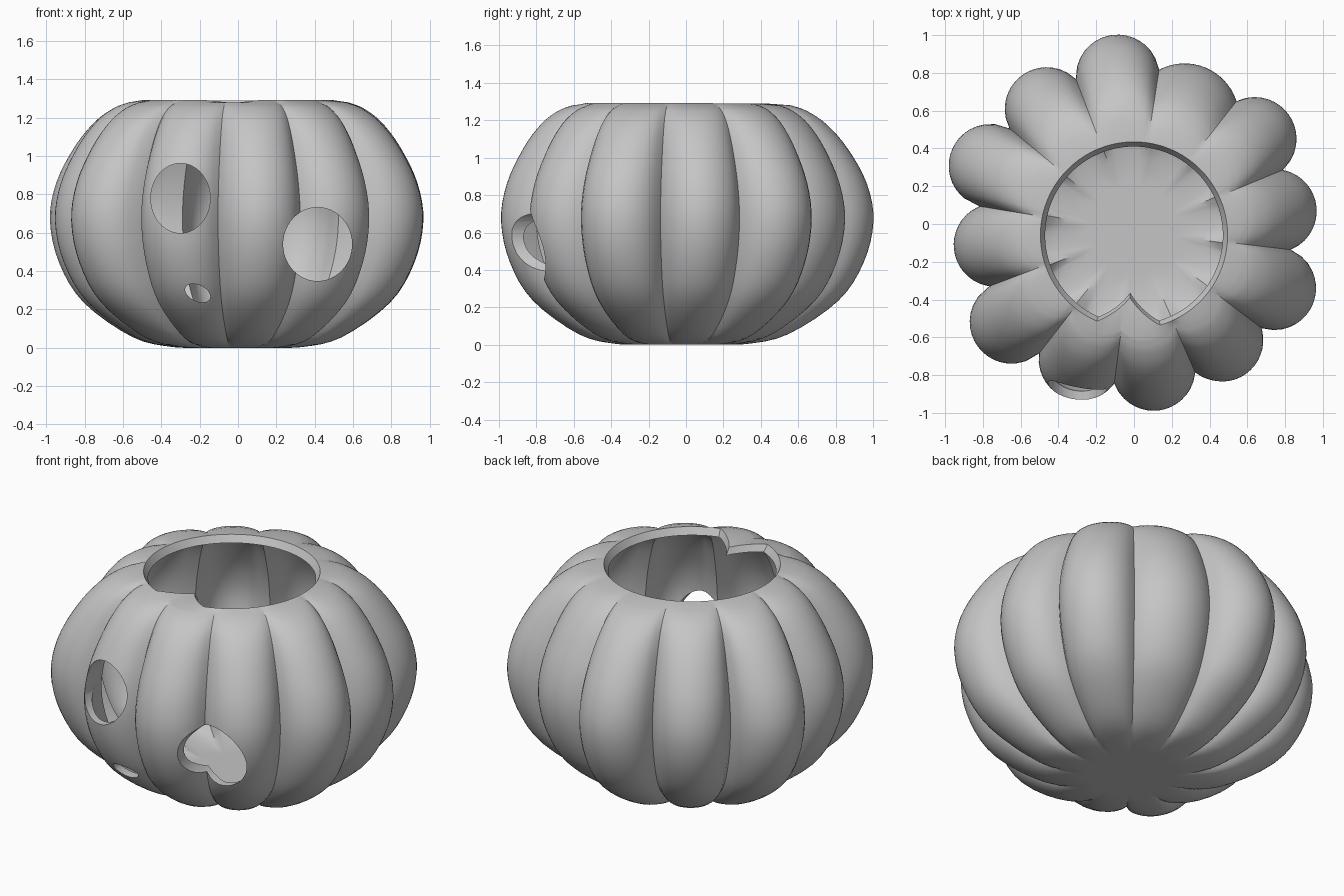
import bpy, bmesh, math
from math import sin, cos, pi, radians
from mathutils import Vector

if "Cube" in bpy.data.objects:
    bpy.data.objects.remove(bpy.data.objects["Cube"])

mat = bpy.data.materials.new("light_grey")
mat.use_nodes = True
GREY = (0.56, 0.56, 0.56, 1)
mat.diffuse_color = GREY
mat.node_tree.nodes["Principled BSDF"].inputs["Base Color"].default_value = GREY

CENTRE_Y = -0.04
WALL = 0.045
STEPS = 16      # samples across one rib
MEAN = 0.95

# Ribs: round lobes about 30 degrees apart, each at its own distance
ANGLES = [96, 125.5, 155.4, 185.5, 216.4, 247.2, 278.1, 308.9, 338, 368.3, 397.5, 426]
DISTS = [.825, .796, .835, .736, .805, .731, .734, .737, .80, .753, .805, .657]
LOBES = [(radians(a), d, 0.29 if i == 11 else 0.222)
         for i, (a, d) in enumerate(zip(ANGLES, DISTS))]


def reach(lobe, a):
    """Distance along direction a to the outer side of a lobe."""
    ang, d, r = lobe
    off = d * sin(a - ang)
    return d * cos(a - ang) + math.sqrt(max(r * r - off * off, 0))


def groove(i):
    """Angle of the crease between lobe i and the next one."""
    p, q = LOBES[i], LOBES[(i + 1) % 12]
    lo, hi = p[0], p[0] + radians(30)
    for _ in range(30):
        mid = (lo + hi) / 2
        in_p = abs(p[1] * sin(mid - p[0])) < p[2]
        in_q = abs(q[1] * sin(mid - q[0])) < q[2]
        if in_p and (not in_q or reach(p, mid) > reach(q, mid)):
            lo = mid
        else:
            hi = mid
    return lo


grooves = [groove(i) for i in range(12)]
outline = []
for i in range(12):
    a0 = grooves[i - 1] - (2 * pi if i == 0 else 0)
    for j in range(STEPS):
        a = a0 + (grooves[i] - a0) * j / STEPS
        outline.append((a, reach(LOBES[i], a)))

# Side profile: radius factor and height, smoothed
PROFILE = [(.15, 0), (.34, .003), (.56, .055), (.82, .235), (.95, .44), (1, .66),
           (.968, .86), (.875, 1.05), (.775, 1.18), (.68, 1.25), (.6, 1.28)]


def smooth_path(pts, n=4):
    pts = [Vector(p) for p in pts]
    ext = [2 * pts[0] - pts[1]] + pts + [2 * pts[-1] - pts[-2]]
    out = []
    for a, b, c, d in zip(ext, ext[1:], ext[2:], ext[3:]):
        for k in range(n):
            t = k / n
            out.append(b + (c - a) * t / 2 + (2 * a - 5 * b + 4 * c - d) * t * t / 2
                       + (3 * b - a - 3 * c + d) * t ** 3 / 2)
    return out + [pts[-1]]


def rim_radius(a):
    """Round opening with a pointed locating tab at the front."""
    deg = math.degrees(a) % 360
    tab = max(0, 1 - abs(deg - 266.5) / 19)
    return 0.495 - 0.02 * sin(a) - 0.165 * tab


def ring(bm, radii, heights):
    return [bm.verts.new((cos(a) * r, CENTRE_Y + sin(a) * r, z))
            for (a, _), r, z in zip(outline, radii, heights)]


def bridge(bm, low, high):
    n = len(low)
    for i in range(n):
        k = (i + 1) % n
        bm.faces.new((low[i], low[k], high[k], high[i]))


def close(bm, row, pole, flip):
    for i in range(len(row)):
        tri = (pole, row[(i + 1) % len(row)], row[i])
        bm.faces.new(tri[::-1] if flip else tri)


# Outer skin, softening the ribs toward the opening
bm = bmesh.new()
rows = []
for s, z in smooth_path(PROFILE):
    even = 0.45 * max(0, (z - .66) / .64) ** 3
    rows.append(ring(bm, [s * (r + (MEAN - r) * even) for _, r in outline],
                     [max(z, 0)] * len(outline)))
rim = [rim_radius(a) for a, _ in outline]
rim_z = [1.292 - 0.12 * max(0, .495 - r) for r in rim]
rows.append(ring(bm, rim, rim_z))
for low, high in zip(rows, rows[1:]):
    bridge(bm, low, high)
pole = bm.verts.new((0, CENTRE_Y, 0))
close(bm, rows[0], pole, False)

# Inner skin, joined to the outer one by a sloping lip
bm.normal_update()
inner = [[bm.verts.new(v.co - v.normal * WALL) for v in row] for row in rows[:-1]]
inner.append(ring(bm, [r - .025 for r in rim], [z - .042 for z in rim_z]))
for low, high in zip(inner, inner[1:]):
    bridge(bm, high, low)
close(bm, inner[0], bm.verts.new((0, CENTRE_Y, WALL)), True)
bridge(bm, rows[-1], inner[-1])

mesh = bpy.data.meshes.new("pumpkin_shell")
bm.to_mesh(mesh)
bm.free()
shell = bpy.data.objects.new("pumpkin_shell", mesh)
bpy.context.collection.objects.link(shell)
mesh.materials.append(mat)

# Openings cut through the front: x, z, half width, half height, tilt
HOLES = {"upper_hole": (-.30, .78, .155, .182, 0),
         "large_hole": (.415, .54, .18, .192, 0),
         "small_hole": (-.21, .285, .07, .042, 25)}
cutters = []
for name, (x, z, w, h, tilt) in HOLES.items():
    bpy.ops.mesh.primitive_cylinder_add(vertices=48, radius=1, depth=0.8)
    cutter = bpy.context.object
    cutter.name = name + "_cutter"
    cutter.scale = (w, h, 1)
    cutter.rotation_euler = (pi / 2, radians(tilt), 0)
    cutter.location = (x, -0.85, z)
    cutter.hide_render = True
    cutter.data.materials.append(mat)
    cut = shell.modifiers.new(name, 'BOOLEAN')
    cut.operation = 'DIFFERENCE'
    cut.solver = 'EXACT'
    cut.object = cutter
    cutters.append(cutter)

# Bake the cuts, then shade smooth with crisp creases
bpy.ops.object.select_all(action='DESELECT')
shell.select_set(True)
bpy.context.view_layer.objects.active = shell
bpy.ops.object.convert(target='MESH')
for cutter in cutters:
    bpy.data.objects.remove(cutter)
bpy.ops.object.shade_smooth_by_angle(angle=radians(32))
